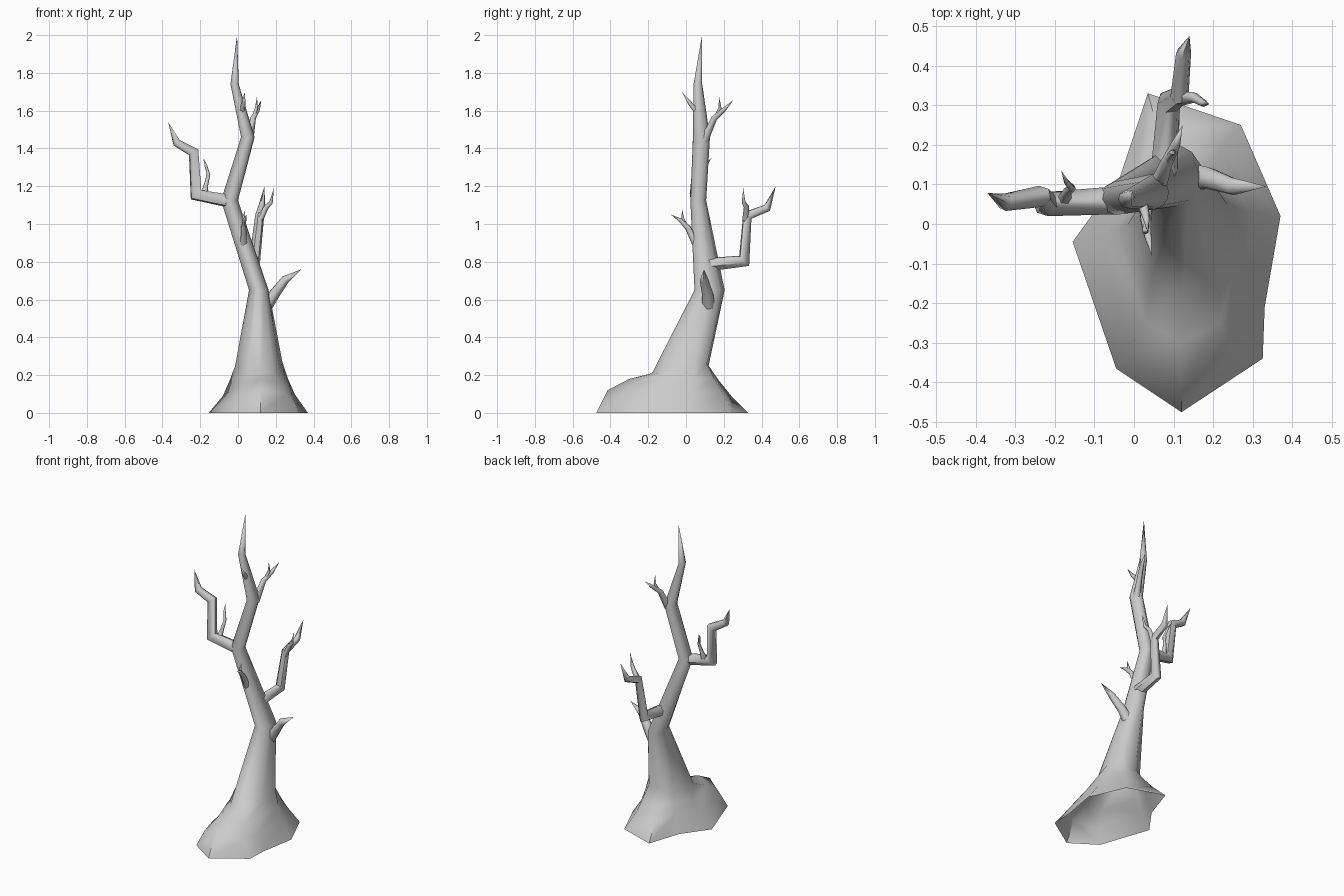
import bpy, bmesh, math
from mathutils import Vector


def finish(name, bm):
    bmesh.ops.recalc_face_normals(bm, faces=bm.faces)
    mesh = bpy.data.meshes.new(name)
    bm.to_mesh(mesh)
    bm.free()
    obj = bpy.data.objects.new(name, mesh)
    bpy.context.collection.objects.link(obj)
    bpy.ops.object.select_all(action='DESELECT')
    obj.select_set(True)
    bpy.context.view_layer.objects.active = obj
    bpy.ops.object.shade_smooth_by_angle(angle=math.radians(60))
    return obj


def bridge(bm, a, b):
    n = len(a)
    for i in range(n):
        bm.faces.new((a[i], a[(i + 1) % n], b[(i + 1) % n], b[i]))


def fan(bm, ring, tip):
    t = bm.verts.new(tip)
    for i in range(len(ring)):
        bm.faces.new((ring[i], ring[(i + 1) % len(ring)], t))


def branch(name, path, radii, sides=6):
    """Mitred tapering tube that ends in a point."""
    pts = [Vector(p) for p in path]
    dirs = [(b - a).normalized() for a, b in zip(pts, pts[1:])]
    d = dirs[0]
    u = d.cross(Vector((0.31, 0.2, 0.9))).normalized()
    v = d.cross(u)
    offs = [u * math.cos(k * math.tau / sides) + v * math.sin(k * math.tau / sides)
            for k in range(sides)]
    bm = bmesh.new()
    prev = None
    for i, r in enumerate(radii):
        if i == 0:
            shifted = offs
        else:
            din, dout = dirs[i - 1], dirs[i]
            n = (din + dout).normalized()
            shifted = [o - din * (o.dot(n) / din.dot(n)) for o in offs]
            offs = [o - dout * o.dot(dout) for o in shifted]
        ring = [bm.verts.new(pts[i] + o * r) for o in shifted]
        if prev:
            bridge(bm, prev, ring)
        else:
            bm.faces.new(ring)
        prev = ring
    fan(bm, prev, pts[-1])
    return finish(name, bm)


# Trunk: nine root ridges from ground to flare, each with its angle further up
ridges = [
    (0, [(.37, .02, 0), (.30, .03, .10), (.265, .04, .18), (.235, .05, .27)]),
    (45, [(.27, .25, 0), (.22, .19, .11), (.205, .15, .18), (.19, .11, .26)]),
    (95, [(.035, .33, 0), (.06, .24, .09), (.08, .175, .17), (.09, .12, .25)]),
    (145, [(-.035, .12, 0), (0, .11, .12), (.015, .10, .18), (.03, .09, .25)]),
    (185, [(-.155, -.045, 0), (-.08, -.03, .09), (-.045, -.015, .17), (-.015, 0, .25)]),
    (235, [(-.045, -.365, 0), (-.01, -.33, .09), (.03, -.25, .16), (.045, -.14, .21)]),
    (270, [(.12, -.475, 0), (.12, -.415, .12), (.12, -.30, .18), (.12, -.18, .21)]),
    (305, [(.325, -.34, 0), (.255, -.31, .10), (.215, -.25, .16), (.19, -.14, .21)]),
    (335, [(.33, -.21, 0), (.285, -.19, .10), (.25, -.13, .17), (.22, -.07, .23)]),
]
# Upper trunk rings: centre and half widths in x and y
upper = [(.11, .125, .65, .052, .08), (-.045, .065, 1.125, .045, .042),
         (.052, .082, 1.46, .036, .045), (-.018, .063, 1.74, .022, .023)]
bm = bmesh.new()
rings = [[bm.verts.new(p[level]) for _, p in ridges] for level in range(4)]
for x, y, z, rx, ry in upper:
    rings.append([bm.verts.new((x + rx * math.cos(math.radians(a)),
                                y + ry * math.sin(math.radians(a)), z)) for a, _ in ridges])
for a, b in zip(rings, rings[1:]):
    bridge(bm, a, b)
fan(bm, rings[-1], (-.005, .085, 2))
finish("trunk", bm)

# Large branches
branch("left_branch",
       [(-.04, .06, 1.12), (-.222, .05, 1.155), (-.235, .07, 1.38), (-.325, .055, 1.43),
        (-.37, .078, 1.54)], [.036, .031, .027, .022])
branch("back_branch",
       [(.075, .12, .785), (.088, .308, .805), (.115, .325, 1.045), (.125, .43, 1.085),
        (.14, .475, 1.2)], [.036, .03, .024, .02])
branch("right_branch",
       [(.14, .12, .55), (.19, .115, .625), (.25, .095, .705), (.335, .095, .76)],
       [.036, .03, .023])

# Small branches and twigs
branch("left_twig",
       [(-.175, .065, 1.165), (-.17, .08, 1.205), (-.156, .09, 1.26), (-.17, .105, 1.31),
        (-.184, .135, 1.35)], [.018, .012, .009, .007])
branch("back_twig",
       [(.115, .315, 1.02), (.15, .32, 1.09), (.175, .305, 1.115), (.19, .303, 1.19)],
       [.018, .014, .01])
branch("front_branch",
       [(.03, .065, .87), (.03, .01, .98), (.035, -.03, 1.02), (.045, -.08, 1.05)],
       [.022, .015, .01])
branch("front_twig",
       [(.032, 0, .99), (.028, -.018, 1.03), (.038, -.02, 1.075)], [.01, .008])
branch("upper_back_branch",
       [(.06, .095, 1.44), (.08, .15, 1.56), (.105, .2, 1.605), (.123, .25, 1.655)],
       [.023, .016, .012])
branch("upper_back_twig",
       [(.085, .16, 1.57), (.098, .18, 1.615), (.1, .175, 1.675)], [.011, .008])
branch("upper_front_branch",
       [(.015, .075, 1.575), (.03, .02, 1.64), (.035, -.022, 1.70)], [.018, .011])
